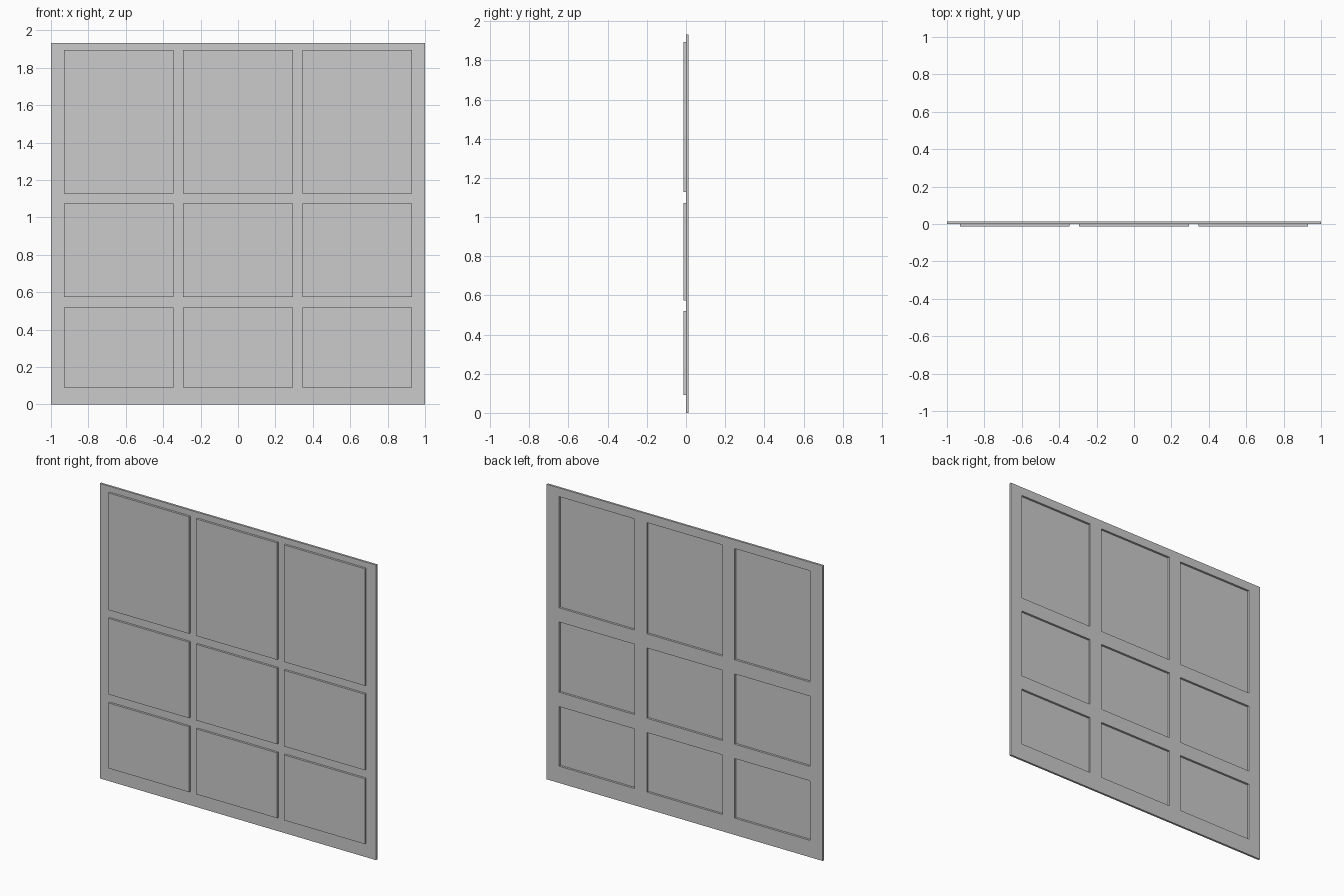
import bpy, bmesh

if "Cube" in bpy.data.objects:
    bpy.data.objects.remove(bpy.data.objects["Cube"])

HALF_W, HEIGHT = 1.0, 1.932
BACK, FACE, PRESS = 0.014, 0.0, -0.014   # sheet back, sheet front, raised panel front
COLS = [(-0.929, -0.344), (-0.293, 0.293), (0.344, 0.929)]
ROWS = [(0.091, 0.519), (0.575, 1.073), (1.128, 1.894)]

bm = bmesh.new()


def pressed_surface(y, y_panel, inset):
    """Flat sheet with a 3 x 3 set of offset rectangular panels."""
    xs = [-HALF_W] + [v for a, b in COLS for v in (a + inset, b - inset)] + [HALF_W]
    zs = [0.0] + [v for a, b in ROWS for v in (a + inset, b - inset)] + [HEIGHT]
    grid = [[bm.verts.new((x, y, z)) for z in zs] for x in xs]
    for i in range(len(xs) - 1):
        for j in range(len(zs) - 1):
            ring = [grid[i][j], grid[i + 1][j], grid[i + 1][j + 1], grid[i][j + 1]]
            if i % 2 and j % 2:
                # panel floor and its four side walls
                low = [bm.verts.new((v.co.x, y_panel, v.co.z)) for v in ring]
                bm.faces.new(low)
                for k in range(4):
                    n = (k + 1) % 4
                    bm.faces.new((ring[k], ring[n], low[n], low[k]))
            else:
                bm.faces.new(ring)
    # outer border loop, in order
    return ([c[0] for c in grid] + grid[-1][1:] +
            [c[-1] for c in reversed(grid[:-1])] + grid[0][-2:0:-1])


# Raised panels on the front, matching hollows on the back
front = pressed_surface(FACE, PRESS, 0.0)
back = pressed_surface(BACK, FACE, 0.019)

# Outer edge of the sheet
for k in range(len(front)):
    n = (k + 1) % len(front)
    bm.faces.new((front[k], front[n], back[n], back[k]))

bmesh.ops.recalc_face_normals(bm, faces=bm.faces)
mesh = bpy.data.meshes.new("pressed_panel_sheet")
bm.to_mesh(mesh)
bm.free()
obj = bpy.data.objects.new("pressed_panel_sheet", mesh)
bpy.context.collection.objects.link(obj)
